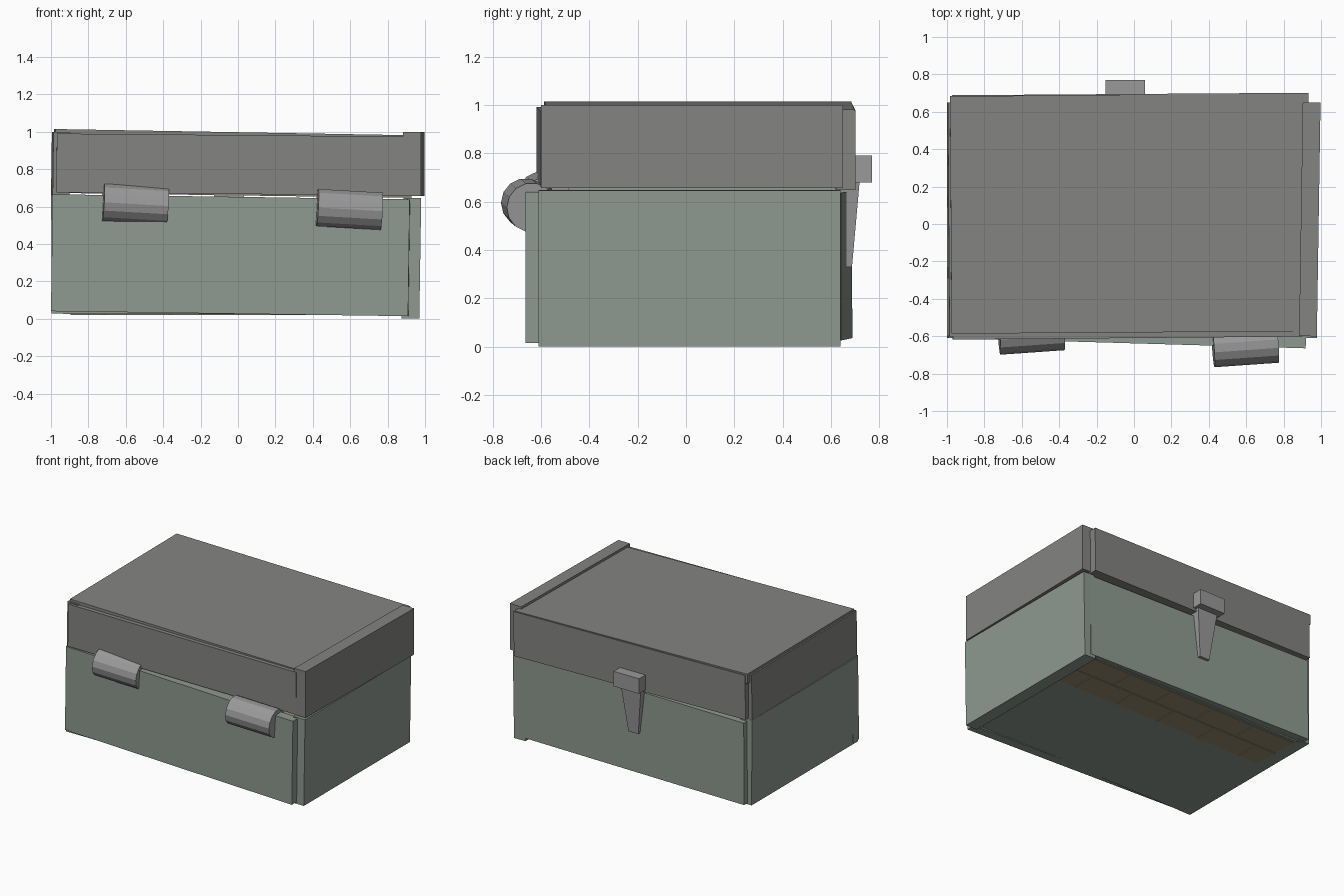
import bpy, bmesh
from math import radians
from mathutils import Matrix

if "Cube" in bpy.data.objects:
    bpy.data.objects.remove(bpy.data.objects["Cube"])


def material(name, rgb):
    m = bpy.data.materials.new(name)
    m.diffuse_color = (*rgb, 1)
    m.use_nodes = True
    m.node_tree.nodes["Principled BSDF"].inputs["Base Color"].default_value = m.diffuse_color
    return m


green = material("painted_green", (0.27, 0.32, 0.28))
grey = material("lid_grey", (0.23, 0.23, 0.22))
metal = material("metal_grey", (0.32, 0.32, 0.32))
brown = material("brown_brick", (0.32, 0.26, 0.16))


def finish(bm, name, mat, centre, rot):
    mesh = bpy.data.meshes.new(name)
    bm.to_mesh(mesh)
    bm.free()
    mesh.materials.append(mat)
    ob = bpy.data.objects.new(name, mesh)
    ob.location = centre
    ob.rotation_euler = [radians(a) for a in rot]
    bpy.context.collection.objects.link(ob)
    return ob


def slab(name, centre, size, mat, rot=(0, 0, 0)):
    bm = bmesh.new()
    bmesh.ops.create_cube(bm, size=1, matrix=Matrix.Diagonal((*size, 1)))
    return finish(bm, name, mat, centre, rot)


# Base: roughly fitted wall boards, each a little crooked
slab("base_front", (-0.04, -0.602, 0.34), (1.91, 0.07, 0.625), green, (0, 0.8, -1.65))
slab("base_back", (-0.02, 0.63, 0.335), (1.88, 0.07, 0.61), green, (0, 0.3, -1.4))
slab("base_right", (0.927, 0.015, 0.324), (0.095, 1.25, 0.645), green, (0, 0.9, 0))
slab("base_left", (-0.95, 0.025, 0.345), (0.095, 1.25, 0.635), green, (0, -0.3, 0))
slab("base_floor", (-0.01, 0.015, 0.06), (1.85, 1.22, 0.07), green)

# Bricks showing through the floor along the back
row_y, brick_w = (0.515, 0.325), 0.36
for r, y in enumerate(row_y):
    for i in range(6):
        x0 = max(-0.9, -0.9 + (i - 0.5 * r) * brick_w)
        x1 = min(0.88, -0.9 + (i + 1 - 0.5 * r) * brick_w)
        if x1 - x0 > 0.05:
            slab("floor_brick", ((x0 + x1) / 2, y, 0.06),
                 (x1 - x0 - 0.008, 0.182, 0.08), brown)

# Lid boards
slab("lid_top", (-0.025, 0.055, 0.962), (1.91, 1.27, 0.072), grey, (0, 1.0, 0.4))
slab("lid_front", (-0.035, -0.575, 0.825), (1.87, 0.07, 0.315), grey, (0, 0.5, 0.5))
slab("lid_back", (-0.02, 0.655, 0.825), (1.9, 0.08, 0.33), grey, (0, 0.8, 0.4))
slab("lid_right", (0.94, 0.025, 0.828), (0.095, 1.25, 0.344), grey, (0, 0, -0.9))
slab("lid_left", (-0.948, 0.025, 0.83), (0.09, 1.25, 0.335), grey, (0, 0.8, 0.4))

# Barrel hinges
for name, centre in (("hinge_left", (-0.55, -0.585, 0.613)),
                     ("hinge_right", (0.595, -0.652, 0.585))):
    bm = bmesh.new()
    bmesh.ops.create_cone(bm, cap_ends=True, segments=14, radius1=0.102,
                          radius2=0.102, depth=0.345,
                          matrix=Matrix.Rotation(radians(90), 4, 'Y'))
    finish(bm, name, metal, centre, (0, 3.3, 4))

# Latch: block with a tapered tongue
slab("latch_block", (-0.047, 0.715, 0.735), (0.21, 0.11, 0.112), metal)
tongue = slab("latch_tongue", (-0.047, 0.67, 0.515), (0.17, 0.1, 0.37), metal)
for v in tongue.data.vertices:
    if v.co.z < 0:
        v.co.x *= 0.48
        v.co.y = 0.017 if v.co.y > 0 else -0.03
